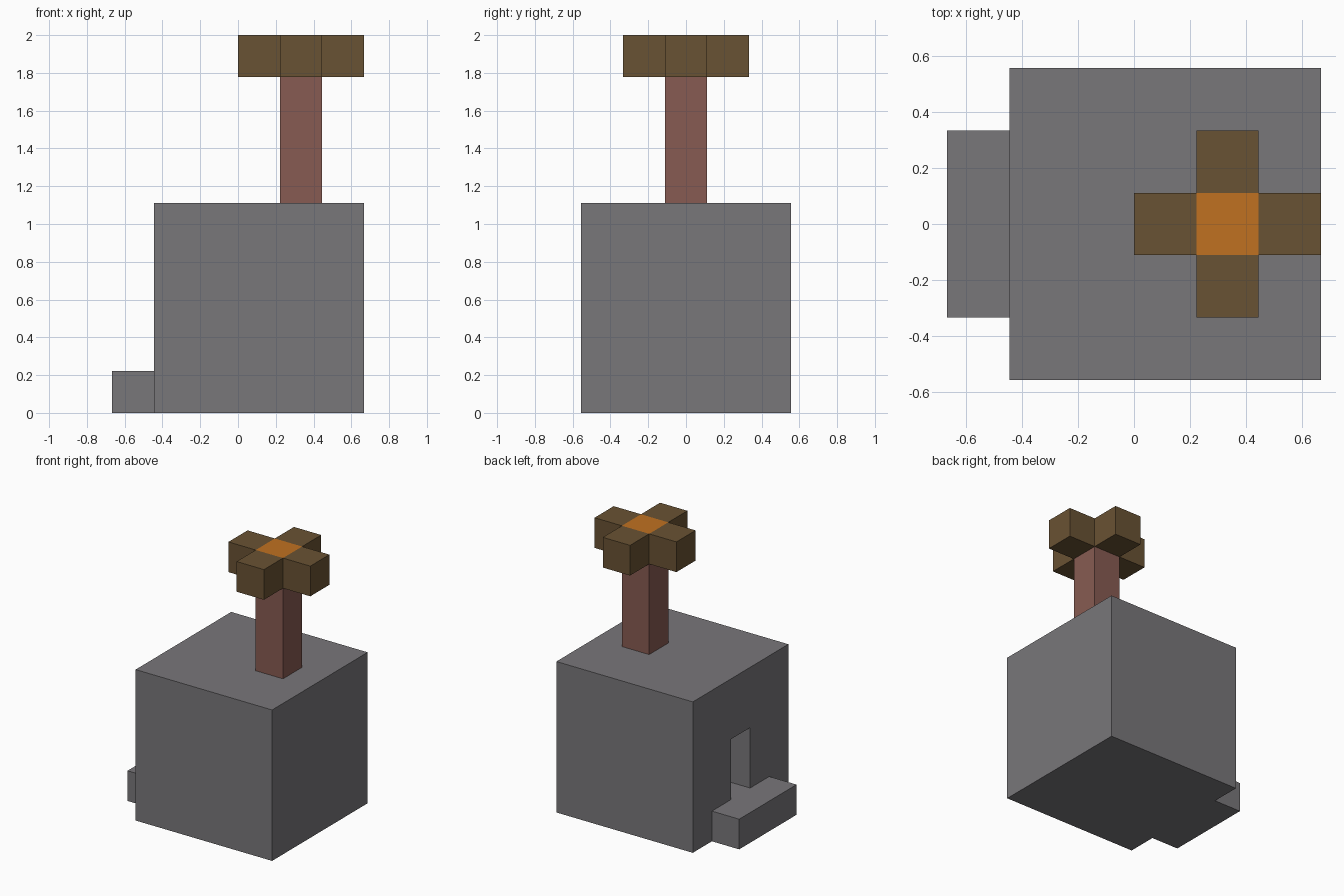
import bpy
import bmesh

U = 2 / 9  # size of one block

if "Cube" in bpy.data.objects:
    bpy.data.objects.remove(bpy.data.objects["Cube"], do_unlink=True)


def material(name, rgb):
    mat = bpy.data.materials.new(name)
    mat.use_nodes = True
    mat.diffuse_color = (*rgb, 1)
    mat.node_tree.nodes["Principled BSDF"].inputs["Base Color"].default_value = (*rgb, 1)
    return mat


stone = material("grey stone", (0.19, 0.184, 0.195))
brick = material("red brick", (0.242, 0.105, 0.084))
wood = material("brown wood", (0.141, 0.084, 0.033))
fire = material("orange fire", (0.527, 0.165, 0.015))


def box(name, x, y, z, mat=None):
    """Flat-sided block spanning the given ranges, measured in blocks."""
    bm = bmesh.new()
    bmesh.ops.create_cube(bm, size=1)
    for v in bm.verts:
        v.co = [(a + (b - a) * (c + 0.5)) * U for (a, b), c in zip((x, y, z), v.co)]
    mesh = bpy.data.meshes.new(name)
    bm.to_mesh(mesh)
    bm.free()
    if mat:
        mesh.materials.append(mat)
    obj = bpy.data.objects.new(name, mesh)
    bpy.context.collection.objects.link(obj)
    return obj


def cut(target, cutter):
    mod = target.modifiers.new(cutter.name, "BOOLEAN")
    mod.operation = "DIFFERENCE"
    mod.solver = "EXACT"
    mod.object = cutter
    bpy.context.view_layer.objects.active = target
    bpy.ops.object.modifier_apply(modifier=mod.name)
    bpy.data.objects.remove(cutter, do_unlink=True)


# Hollow house with a doorway, and its doorstep
house = box("house_walls", (-2, 3), (-2.5, 2.5), (0, 5), stone)
cut(house, box("room_cutter", (-1, 2), (-1.5, 1.5), (1, 4)))
cut(house, box("door_cutter", (-2.5, -0.5), (-0.5, 0.5), (1, 3)))
box("doorstep", (-3, -2), (-1.5, 1.5), (0, 1), stone)

# Chimney with a glowing core
box("chimney", (1, 2), (-0.5, 0.5), (5, 8), brick)
box("chimney_fire", (1, 2), (-0.5, 0.5), (8, 9), fire)

# Four arms around the chimney top
for name, dx, dy in (("left", 1, 0), ("right", -1, 0), ("back", 0, 1), ("front", 0, -1)):
    box(f"chimney_arm_{name}", (1 + dx, 2 + dx), (dy - 0.5, dy + 0.5), (8, 9), wood)
